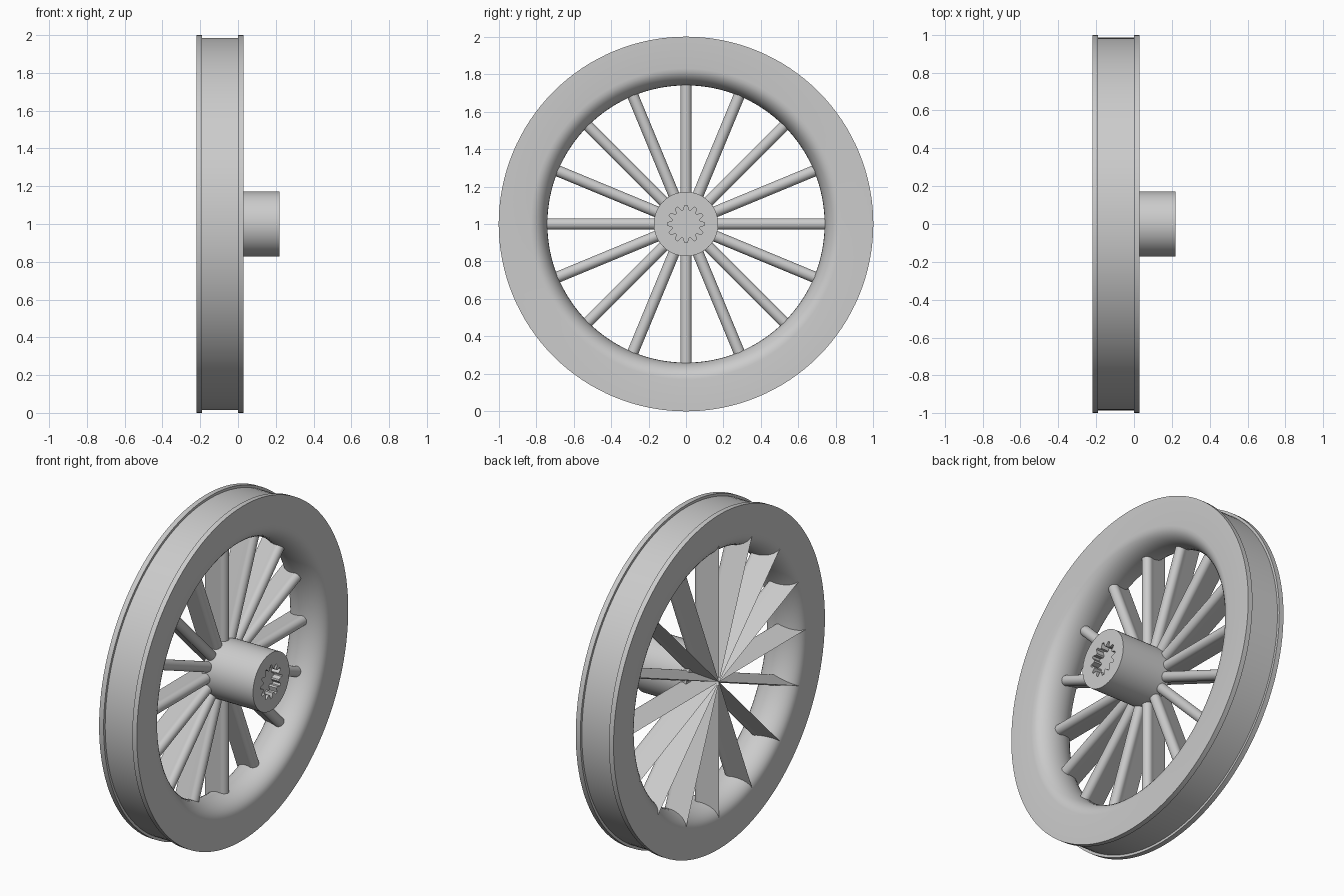
import bpy, bmesh, math
from math import sin, cos, pi, radians

if "Cube" in bpy.data.objects:
    bpy.data.objects.remove(bpy.data.objects["Cube"])

CENTRE_Z = 1.0
MID_X = -0.095      # middle plane of the rim
HALF_W = 0.125      # half width of the rim
BULGE_R, BULGE = 0.83, 0.09

grey = bpy.data.materials.new("plain grey")
grey.use_nodes = True
grey.diffuse_color = (0.6, 0.6, 0.6, 1)
grey.node_tree.nodes["Principled BSDF"].inputs["Base Color"].default_value = (0.6, 0.6, 0.6, 1)


def loft(name, rings, closed=False, caps=False):
    """Skin equal-length rings of points; optionally join last to first or cap ends."""
    bm = bmesh.new()
    loops = [[bm.verts.new(p) for p in ring] for ring in rings]
    n = len(loops[0])
    pairs = list(zip(loops, loops[1:]))
    if closed:
        pairs.append((loops[-1], loops[0]))
    for a, b in pairs:
        for i in range(n):
            j = (i + 1) % n
            bm.faces.new((a[i], a[j], b[j], b[i]))
    if caps:
        bm.faces.new(loops[0])
        bm.faces.new(loops[-1])
    bmesh.ops.recalc_face_normals(bm, faces=bm.faces)
    mesh = bpy.data.meshes.new(name)
    bm.to_mesh(mesh)
    bm.free()
    mesh.materials.append(grey)
    obj = bpy.data.objects.new(name, mesh)
    bpy.context.collection.objects.link(obj)
    obj.location.z = CENTRE_Z
    bpy.ops.object.select_all(action="DESELECT")
    obj.select_set(True)
    bpy.context.view_layer.objects.active = obj
    bpy.ops.object.shade_smooth_by_angle(angle=radians(30))
    return obj


def circle(x, r, n):
    return [(x, r * cos(2 * pi * i / n), r * sin(2 * pi * i / n)) for i in range(n)]


# Rim: flanged tread outside, rounded bulge inside
left, right = MID_X - HALF_W, MID_X + HALF_W
lip = 0.03
profile = [(left, 1), (left + lip, 1), (left + lip, 0.985),
           (right - lip, 0.985), (right - lip, 1), (right, 1)]
for k in range(17):
    t = pi * k / 16
    profile.append((MID_X + HALF_W * cos(t), BULGE_R - BULGE * sin(t)))
loft("rim", [circle(x, r, 128) for x, r in profile], closed=True)

# Hub with a toothed socket in its outer end
TEETH = 12
SIDES = TEETH * 4


def socket(x):
    pts = []
    for i in range(SIDES):
        r = 0.1 if i % 4 < 2 else 0.075
        a = 2 * pi * (i - 0.5) / SIDES
        pts.append((x, r * cos(a), r * sin(a)))
    return pts


loft("hub", [circle(-0.12, 0.172, SIDES), circle(0.22, 0.172, SIDES),
             socket(0.22), socket(0.17)], caps=True)

# Spokes: round in front, tapering to a sharp edge at the back
section = [(MID_X + 0.03 * cos(radians(a)), 0.03 * sin(radians(a)))
           for a in range(-120, 121, 15)]
section.append((left + 0.001, 0))


def spoke_end(x):
    """Radius just inside the bulge of the rim."""
    u = (x - MID_X) / HALF_W
    return BULGE_R + 0.006 - BULGE * math.sqrt(max(0, 1 - u * u))


# Intermediate stations on the tapered sides let the end follow the bulge
tail, start, finish = section.pop(), section[0], section[-1]
steps = [k / 6 for k in range(1, 6)]
section += [(finish[0] + (tail[0] - finish[0]) * s, finish[1] * (1 - s)) for s in steps]
section.append(tail)
section += [(start[0] + (tail[0] - start[0]) * s, start[1] * (1 - s)) for s in reversed(steps)]

for k in range(16):
    spoke = loft(f"spoke_{k + 1}",
                 [[(x, y, 0) for x, y in section],
                  [(x, y, spoke_end(x)) for x, y in section]], caps=True)
    spoke.rotation_euler.x = 2 * pi * k / 16
